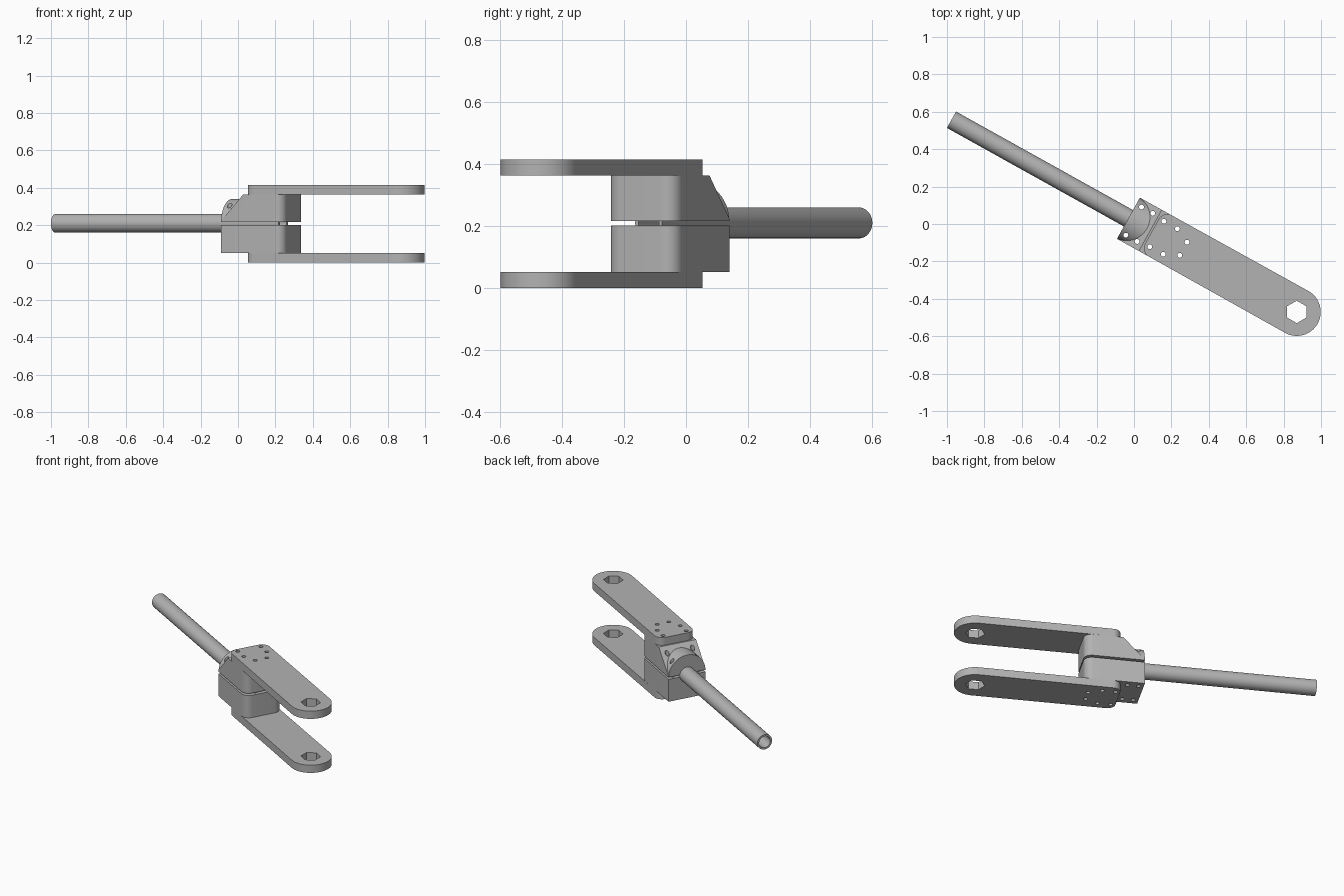
import bpy, bmesh, math
from mathutils import Matrix, Vector

if "Cube" in bpy.data.objects:
    bpy.data.objects.remove(bpy.data.objects["Cube"], do_unlink=True)

TILT = math.radians(-29.1)
# Local frame: x along the tube and fork, y across; then turned about z
PLACE = Matrix.Rotation(TILT, 4, 'Z') @ Matrix.Translation((0, 0.0125, 0))
HALF = 0.126
AXIS_Z = 0.21

grey = bpy.data.materials.new("plain grey")
grey.use_nodes = True
grey.diffuse_color = (0.45, 0.45, 0.45, 1)
grey.node_tree.nodes["Principled BSDF"].inputs["Base Color"].default_value = (0.45, 0.45, 0.45, 1)


def arc(cx, cy, r, start, end, steps=12):
    angles = [math.radians(start + (end - start) * i / steps) for i in range(steps + 1)]
    return [(cx + r * math.cos(a), cy + r * math.sin(a)) for a in angles]


def prism(name, outline, low, high, axis='Z'):
    """Extrude a closed outline along z, x or y."""
    turn = {'Z': lambda a, b, h: (a, b, h),
            'X': lambda a, b, h: (h, a, b),
            'Y': lambda a, b, h: (a, h, b)}[axis]
    bm = bmesh.new()
    bottom = [bm.verts.new(turn(a, b, low)) for a, b in outline]
    top = [bm.verts.new(turn(a, b, high)) for a, b in outline]
    bm.faces.new(bottom)
    bm.faces.new(top)
    n = len(outline)
    for i in range(n):
        j = (i + 1) % n
        bm.faces.new((bottom[i], bottom[j], top[j], top[i]))
    bmesh.ops.recalc_face_normals(bm, faces=bm.faces)
    mesh = bpy.data.meshes.new(name)
    bm.to_mesh(mesh)
    bm.free()
    mesh.materials.append(grey)
    obj = bpy.data.objects.new(name, mesh)
    bpy.context.collection.objects.link(obj)
    return obj


def combine(obj, tool, operation='DIFFERENCE'):
    """Apply one boolean and discard its tool."""
    mod = obj.modifiers.new("boolean", 'BOOLEAN')
    mod.operation = operation
    mod.solver = 'EXACT'
    mod.object = tool
    depsgraph = bpy.context.evaluated_depsgraph_get()
    mesh = bpy.data.meshes.new_from_object(obj.evaluated_get(depsgraph))
    obj.modifiers.clear()
    obj.data = mesh
    bpy.data.objects.remove(tool, do_unlink=True)


def drill(obj, spots):
    for x, y in spots:
        for side in (-1, 1):
            combine(obj, prism("drill", arc(x, side * y, 0.013, 0, 345, 23), -0.1, 0.6))


def finish(obj):
    obj.data.transform(PLACE)
    bpy.ops.object.select_all(action='DESELECT')
    obj.select_set(True)
    bpy.context.view_layer.objects.active = obj
    bpy.ops.object.shade_smooth_by_angle(angle=math.radians(30))


rear_holes = [(-0.009, 0.086), (0.06, 0.086)]
plate_holes = [(0.1325, 0.078), (0.215, 0.078), (0.295, 0.04)]

# Fork plates with round tips, hexagonal sockets and bolt holes
r = 0.05
back, tip = 0.103, 0.989
plate_outline = (arc(tip, 0, HALF + 0.002, -90, 90, 32)
                 + arc(back + r, HALF - r, r, 90, 180)
                 + arc(back + r, r - HALF, r, 180, 270))
hexagon = arc(tip, 0, 0.06, 90 - math.degrees(TILT), 390 - math.degrees(TILT), 5)
for name, low, high in (("lower_fork_plate", 0, 0.052), ("upper_fork_plate", 0.363, 0.415)):
    plate = prism(name, plate_outline, low, high)
    combine(plate, prism("socket", hexagon, -0.1, 0.6))
    drill(plate, plate_holes)
    finish(plate)

# Clamp halves with rounded front corners
rear, front = -0.041, 0.33
clamp_outline = ([(rear, HALF), (rear, -HALF)]
                 + arc(front - r, r - HALF, r, -90, 0)
                 + arc(front - r, HALF - r, r, 0, 90))
lower = prism("lower_clamp", clamp_outline, 0.052, 0.202)
upper = prism("upper_clamp", clamp_outline, 0.216, 0.363)

# Sloped rear of the upper half, with an arched boss around the tube
slope = [(rear - 0.1, 0.222), (rear, 0.222), (0.093, 0.363), (0.093, 0.5), (rear - 0.1, 0.5)]
combine(upper, prism("slope", slope, -0.3, 0.3, 'Y'))
arch = arc(0, 0.217, HALF - 0.002, 0, 180, 32)
combine(upper, prism("boss", arch, rear, 0.1, 'X'), 'UNION')

# Tube passing through the bored clamp
tube_rear, tube_front = -1.124, 0.27
for half in (lower, upper):
    drill(half, rear_holes + plate_holes)
    combine(half, prism("bore", arc(0, AXIS_Z, 0.0495, 0, 352.5, 47), -0.2, tube_front, 'X'))
    finish(half)

tube = prism("tube", arc(0, AXIS_Z, 0.05, 0, 352.5, 47), tube_rear, tube_front, 'X')
combine(tube, prism("hollow", arc(0, AXIS_Z, 0.038, 0, 352.5, 47), -1.3, 0.4, 'X'))
finish(tube)
